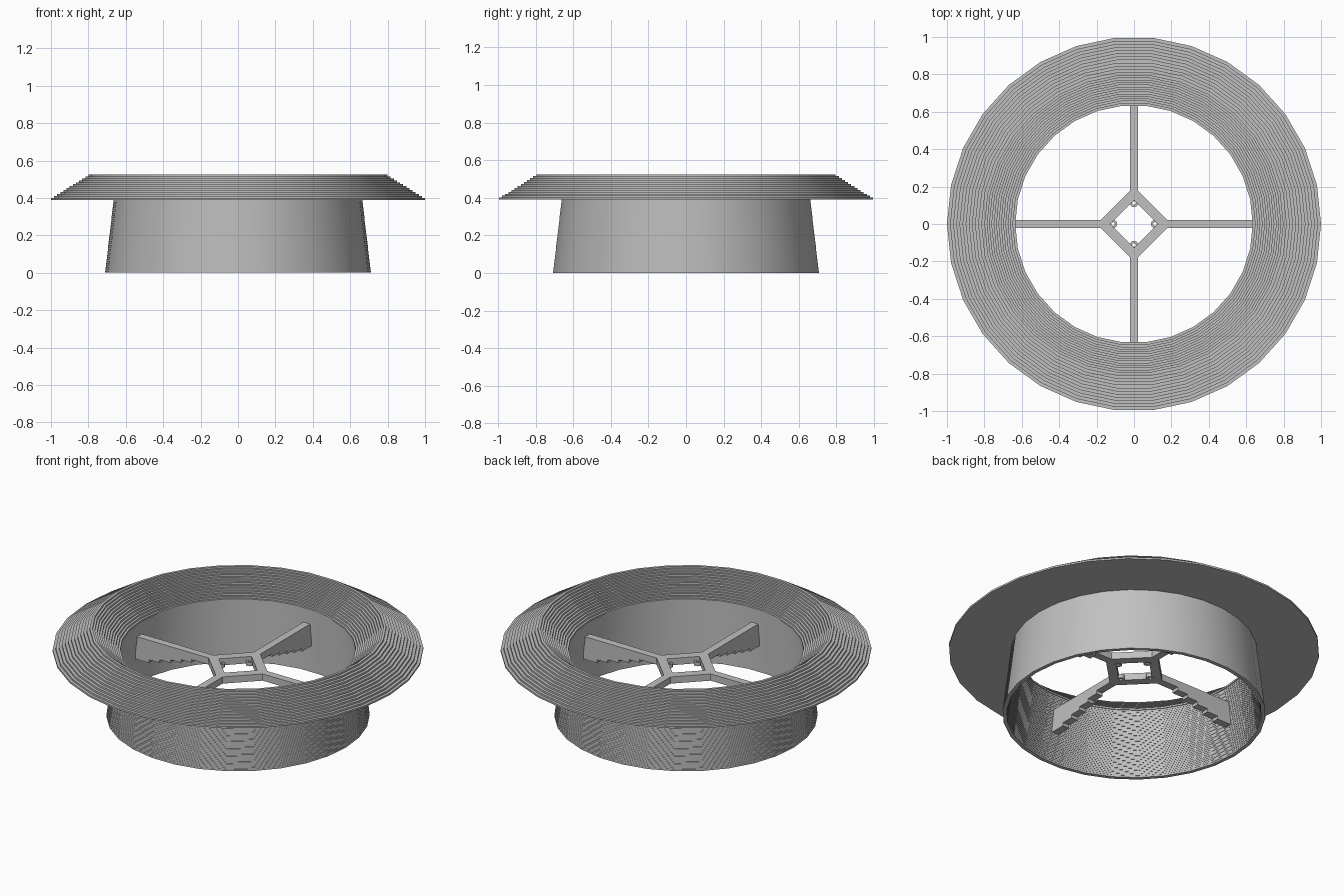
import bpy, bmesh, math
from mathutils import Matrix, Vector

if "Cube" in bpy.data.objects:
    bpy.data.objects.remove(bpy.data.objects["Cube"], do_unlink=True)

SIDES = 30
RIM_Z, TOP_Z = 0.39, 0.525

grey = bpy.data.materials.new("light grey plastic")
grey.use_nodes = True
colour = (0.53, 0.53, 0.53, 1)
grey.diffuse_color = colour
grey.node_tree.nodes["Principled BSDF"].inputs["Base Color"].default_value = colour


def finish(name, bm):
    bmesh.ops.recalc_face_normals(bm, faces=bm.faces)
    mesh = bpy.data.meshes.new(name)
    bm.to_mesh(mesh)
    bm.free()
    obj = bpy.data.objects.new(name, mesh)
    bpy.context.collection.objects.link(obj)
    mesh.materials.append(grey)
    bpy.ops.object.select_all(action="DESELECT")
    obj.select_set(True)
    bpy.context.view_layer.objects.active = obj
    bpy.ops.object.shade_smooth_by_angle(angle=math.radians(30))
    return obj


def steps(r0, r1, z0, z1, count):
    """Stair profile of stacked layers, from bottom to top."""
    points = []
    for i in range(count):
        r = r0 + (r1 - r0) * i / (count - 1)
        for k in (i, i + 1):
            points.append((r, z0 + (z1 - z0) * k / count))
    return points


def revolve(name, profile, sides=SIDES, centre=(0, 0)):
    """Turn a closed (radius, height) profile round the vertical axis."""
    bm = bmesh.new()
    rings = []
    for s in range(sides):
        a = 2 * math.pi * s / sides
        rings.append([bm.verts.new((centre[0] + r * math.cos(a),
                                    centre[1] + r * math.sin(a), z))
                      for r, z in profile])
    n = len(profile)
    for s in range(sides):
        a, b = rings[s], rings[(s + 1) % sides]
        for i in range(n):
            j = (i + 1) % n
            bm.faces.new((a[i], b[i], b[j], a[j]))
    return finish(name, bm)


def extrude(name, outline, direction, turn=0):
    """Extrude a flat outline and turn it about the vertical axis."""
    bm = bmesh.new()
    face = bm.faces.new([bm.verts.new(p) for p in outline])
    new = bmesh.ops.extrude_face_region(bm, geom=[face])["geom"]
    bmesh.ops.translate(bm, vec=Vector(direction),
                        verts=[g for g in new if isinstance(g, bmesh.types.BMVert)])
    bmesh.ops.transform(bm, matrix=Matrix.Rotation(turn, 4, "Z"), verts=bm.verts)
    return finish(name, bm)


# Tapered wall made of thin layers
wall = steps(0.71, 0.665, 0, RIM_Z, 37)
inner = steps(0.688, 0.64, 0, RIM_Z, 37)
revolve("tapered_wall", wall + inner[::-1])

# Stepped rim: cone outside, funnel inside
rim = steps(1.0, 0.8, RIM_Z, TOP_Z, 13)
funnel = steps(0.635, 0.785, RIM_Z, TOP_Z, 13)
revolve("stepped_rim", rim + funnel[::-1])

# Four spokes with a staircase underside
ARM_TOP, ARM_LOW, FOOT = 0.305, 0.265, 0.17
HALF = 0.022
stairs = []
COUNT = 5
for i in range(COUNT):
    z = ARM_LOW + (FOOT - ARM_LOW) * (i + 1) / COUNT
    stairs += [(0.29 + 0.07 * i, z), (0.29 + 0.07 * (i + 1), z)]
stairs[-1] = (0.66, FOOT)
side = [(0.175, ARM_TOP), (0.175, ARM_LOW), (0.29, ARM_LOW)] + stairs + [(0.66, ARM_TOP)]
for i, label in enumerate(("left", "back", "right", "front")):
    turn = i * math.pi / 2
    extrude(label + "_spoke", [(r, -HALF, z) for r, z in side],
            (0, 2 * HALF, 0), turn)
    # Small screw eyelet in each corner of the hub
    revolve(label + "_screw_eyelet",
            [(0.022, 0.262), (0.022, 0.285), (0.01, 0.285), (0.01, 0.262)], 12,
            (0.112 * math.cos(turn), 0.112 * math.sin(turn)))

# Diamond hub frame
revolve("hub_frame", [(0.2, ARM_LOW), (0.2, ARM_TOP),
                      (0.127, ARM_TOP), (0.127, ARM_LOW)], 4)
